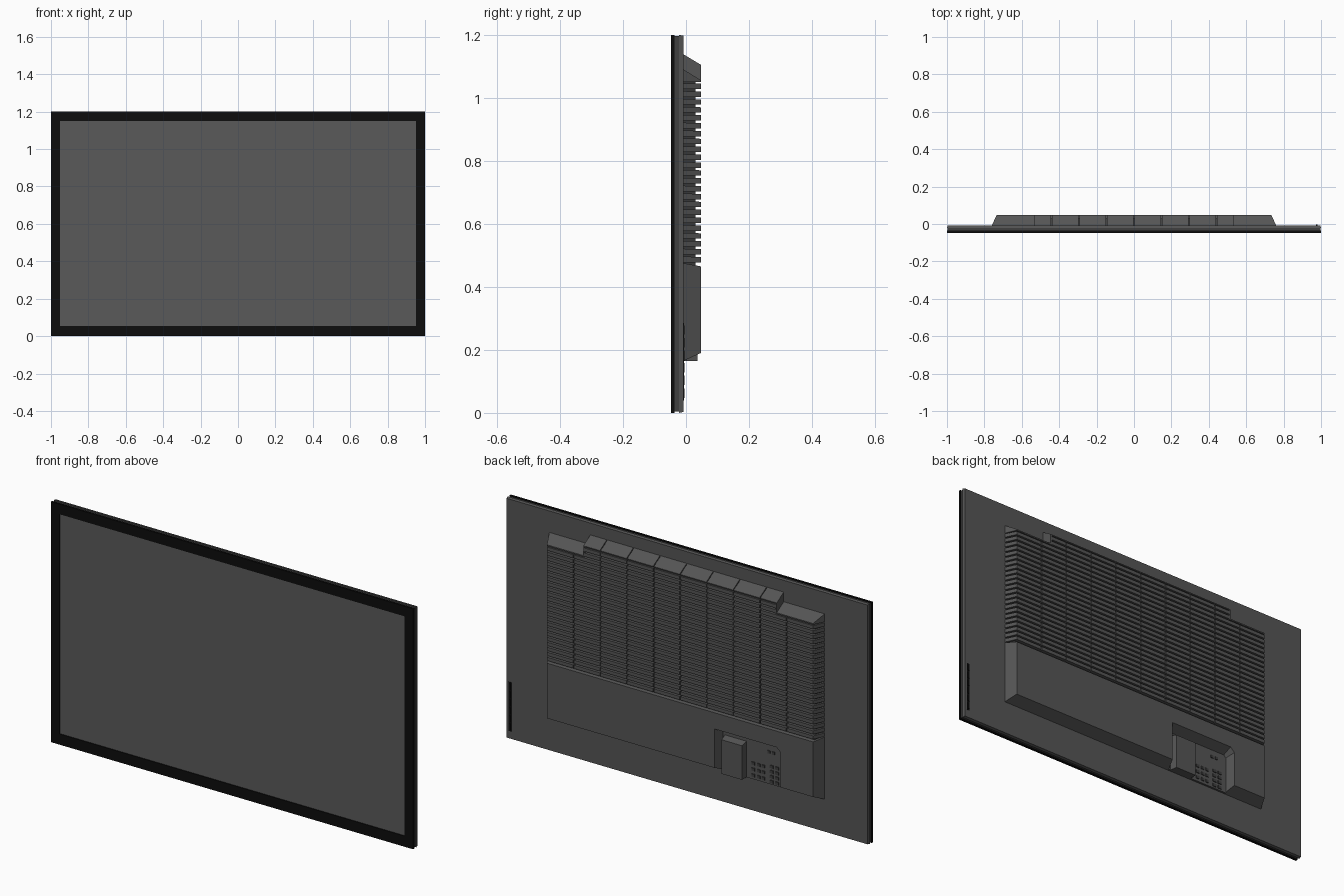
import bpy, bmesh

if "Cube" in bpy.data.objects:
    bpy.data.objects.remove(bpy.data.objects["Cube"])

BACK, FACE = -0.008, 0.047      # rear of the panel, rear of the housing


def material(name, v):
    m = bpy.data.materials.new(name)
    m.diffuse_color = (v, v, v, 1)
    m.use_nodes = True
    m.node_tree.nodes["Principled BSDF"].inputs["Base Color"].default_value = m.diffuse_color
    return m


BLACK = material("black", 0.004)
SCREEN = material("screen_grey", 0.1)
SHELL = material("shell_grey", 0.09)
DARK = material("dark_grey", 0.05)


def finish(name, bm, mat):
    bmesh.ops.recalc_face_normals(bm, faces=bm.faces)
    me = bpy.data.meshes.new(name)
    bm.to_mesh(me)
    bm.free()
    me.materials.append(mat)
    ob = bpy.data.objects.new(name, me)
    bpy.context.collection.objects.link(ob)
    return ob


def loft(bm, base, face, y0=BACK, y1=FACE):
    """Solid between two matching xz outlines at depths y0 and y1."""
    a = [bm.verts.new((x, y0, z)) for x, z in base]
    b = [bm.verts.new((x, y1, z)) for x, z in face]
    n = len(a)
    bm.faces.new(a)
    bm.faces.new(b[::-1])
    for i in range(n):
        j = (i + 1) % n
        bm.faces.new((a[i], b[i], b[j], a[j]))


def rect(x0, x1, z0, z1):
    return [(x0, z0), (x1, z0), (x1, z1), (x0, z1)]


def box(name, x0, x1, y0, y1, z0, z1, mat):
    bm = bmesh.new()
    loft(bm, rect(x0, x1, z0, z1), rect(x0, x1, z0, z1), y0, y1)
    return finish(name, bm, mat)


# panel: front bezel ring, screen, middle band, back cover
bm = bmesh.new()
rings = []
for y, r in ((-0.036, rect(-1, 1, 0, 1.2)), (-0.047, rect(-1, 1, 0, 1.2)),
             (-0.047, rect(-.952, .952, .053, 1.15)), (-0.036, rect(-.95, .95, .055, 1.148))):
    rings.append([bm.verts.new((x, y, z)) for x, z in r])
for k in range(4):
    p, q = rings[k], rings[(k + 1) % 4]
    for i in range(4):
        j = (i + 1) % 4
        bm.faces.new((p[i], p[j], q[j], q[i]))
finish("front_bezel", bm, BLACK)
box("screen", -.951, .951, -.044, -.036, .054, 1.149, SCREEN)
box("middle_band", -.996, .996, -.036, -.022, .004, 1.196, DARK)
bm = bmesh.new()
loft(bm, rect(-1, 1, 0, 1.2), rect(-.997, .997, .003, 1.197), -.022, BACK)
finish("back_cover", bm, SHELL)

# lower housing with a notch for the connectors
bm = bmesh.new()
loft(bm,
     [(-.76, .165), (-.54, .165), (-.54, .345), (-.53, .355), (-.21, .355), (-.21, .165),
      (.76, .165), (.76, .475), (-.76, .475)],
     [(-.735, .19), (-.556, .19), (-.556, .362), (-.534, .384), (-.19, .384), (-.19, .19),
      (.735, .19), (.735, .465), (-.735, .465)])
finish("lower_housing", bm, SHELL)
box("connector_plate", -.545, -.205, BACK, .002, .165, .36, SHELL)
bm = bmesh.new()
loft(bm, rect(-.335, -.215, .165, .345), rect(-.335, -.222, .165, .335), .0, .037)
finish("connector_cover", bm, SHELL)

# connectors: two columns of sockets and a pair above
bm = bmesh.new()
for x, w, zs in ((-.375, .016, (.185, .215, .245)), (-.405, .016, (.185, .215, .245)),
                 (-.43, .016, (.185, .215, .245)), (-.475, .02, (.18, .205, .23, .255)),
                 (-.505, .02, (.18, .205, .23, .255)), (-.46, .014, (.325,)), (-.485, .014, (.325,))):
    for z in zs:
        r = rect(x - w / 2, x + w / 2, z - .007, z + .007)
        loft(bm, r, r, .001, .006)
finish("sockets", bm, DARK)

# vent core behind the slats
bm = bmesh.new()
loft(bm, rect(-.748, .748, .46, 1.07), rect(-.732, .732, .46, 1.05), BACK, .03)
loft(bm, rect(-.525, .525, 1.04, 1.12), rect(-.525, .525, 1.04, 1.10), BACK, .03)
finish("vent_core", bm, DARK)

# slats, split into segments by thin vertical gaps
GAP = .002


def row(bm, half_base, half_face, zb, zf):
    cuts = [k * .147 for k in range(-4, 5) if abs(k * .147) < half_face - .02]
    inner = [(c - GAP, c + GAP) for c in cuts]
    lefts = [None] + [c[1] for c in inner]
    rights = [c[0] for c in inner] + [None]
    for l, r in zip(lefts, rights):
        lb, lf = (l, l) if l is not None else (-half_base, -half_face)
        rb, rf = (r, r) if r is not None else (half_base, half_face)
        loft(bm, rect(lb, rb, *zb), rect(lf, rf, *zf))


bm = bmesh.new()
for i in range(25):
    z = .478 + i * .025
    hb, hf = (.76, .735) if i < 23 else (.534, .53)
    row(bm, hb, hf, (z, z + .018), (z, z + .017))
finish("vent_slats", bm, SHELL)

# sloping caps above the slats, and the ends of the raised middle
bm = bmesh.new()
for s in (-1, 1):
    b = sorted((s * .534, s * .76))
    f = sorted((s * .534, s * .735))
    loft(bm, rect(*b, 1.05, 1.09), rect(*f, 1.05, 1.056))
    e = sorted((s * .527, s * .534))
    loft(bm, rect(*e, 1.05, 1.138), rect(*e, 1.05, 1.105))
row(bm, .527, .527, (1.10, 1.138), (1.10, 1.105))
finish("vent_caps", bm, SHELL)

# control strip with buttons on the back
box("control_strip", .97, .984, BACK - .002, BACK + .001, .04, .285, BLACK)
bm = bmesh.new()
for i in range(6):
    z = .048 + i * .04
    r = rect(.972, .982, z, z + .03)
    loft(bm, r, r, BACK, BACK + .004)
finish("control_buttons", bm, BLACK)
